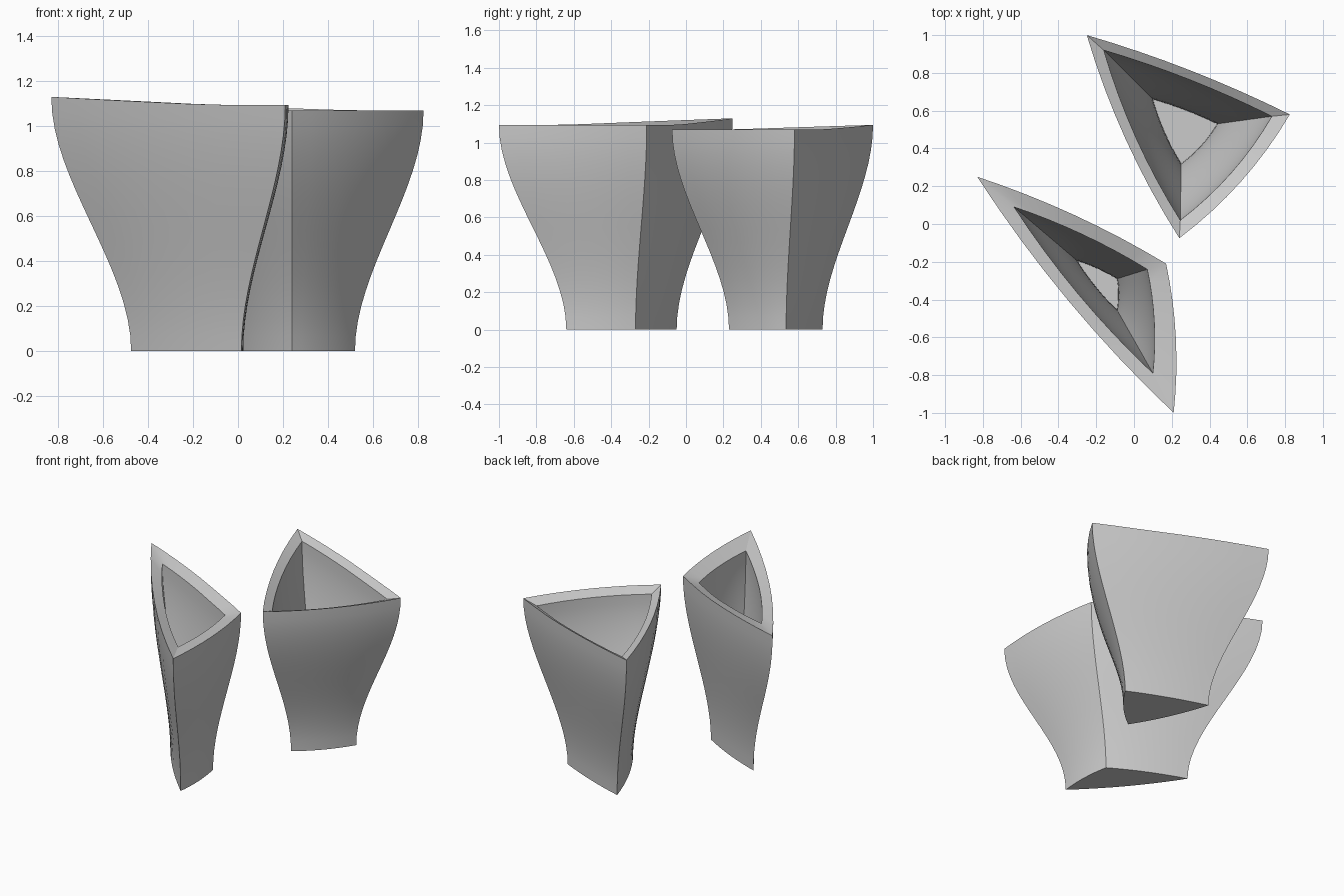
import bpy, bmesh
from math import radians
from mathutils import Vector

cube = bpy.data.objects.get("Cube")
if cube:
    bpy.data.objects.remove(cube, do_unlink=True)

# Single clay colour
clay = bpy.data.materials.new("grey_clay")
clay.use_nodes = True
GREY = (0.6, 0.6, 0.6, 1)
clay.diffuse_color = GREY
clay.node_tree.nodes["Principled BSDF"].inputs["Base Color"].default_value = GREY

SEGMENTS = 8     # points along each side
LEVELS = 16      # rings up each wall
FLOOR = 0.06     # height of the inner floor
LIP = 0.03       # drop of the rim towards the inside


def ring(low, high, bulges, z_low, tops, drop, level):
    """Closed three-sided ring with bowed sides, widening in an S-curve."""
    flare = level * level * (3 - 2 * level)
    corners = [Vector(a).lerp(Vector(b), flare) for a, b in zip(low, high)]
    points = []
    for i in range(3):
        a, b = corners[i], corners[(i + 1) % 3]
        side = b - a
        outward = Vector((-side.y, side.x))
        for k in range(SEGMENTS):
            t = k / SEGMENTS
            p = a + side * t + outward * bulges[i] * 4 * t * (1 - t)
            # The first corner is a raised tip that fades along both sides
            from_tip = (t, 1, 1 - t)[i]
            rise = max(0, 1 - from_tip / 0.7)
            top = tops[1] + (tops[0] - tops[1]) * rise - drop
            points.append((p.x, p.y, z_low + (top - z_low) * level))
    return points


def vessel(name, outer_low, outer_high, inner_low, inner_high, bulges, tops):
    bm = bmesh.new()
    steps = [i / LEVELS for i in range(LEVELS + 1)]
    # Up the outer wall, over the sloping rim, down the inner wall
    rings = [ring(outer_low, outer_high, bulges, 0, tops, 0, s) for s in steps]
    rings += [ring(inner_low, inner_high, bulges, FLOOR, tops, LIP, s)
              for s in reversed(steps)]
    loops = [[bm.verts.new(p) for p in r] for r in rings]
    for lower, upper in zip(loops, loops[1:]):
        for i in range(len(lower)):
            j = (i + 1) % len(lower)
            bm.faces.new((lower[i], lower[j], upper[j], upper[i]))
    # Base and inner floor
    bm.faces.new(loops[0])
    bm.faces.new(loops[-1])
    bmesh.ops.recalc_face_normals(bm, faces=bm.faces)
    mesh = bpy.data.meshes.new(name)
    bm.to_mesh(mesh)
    bm.free()
    mesh.materials.append(clay)
    obj = bpy.data.objects.new(name, mesh)
    bpy.context.collection.objects.link(obj)
    bpy.ops.object.select_all(action='DESELECT')
    obj.select_set(True)
    bpy.context.view_layer.objects.active = obj
    bpy.ops.object.shade_smooth_by_angle(angle=radians(30))


vessel("wide_vessel",
       outer_low=[(0.01, 0.73), (0.52, 0.535), (0.24, 0.23)],
       outer_high=[(-0.25, 1.0), (0.825, 0.58), (0.24, -0.075)],
       inner_low=[(0.10, 0.66), (0.44, 0.53), (0.25, 0.32)],
       inner_high=[(-0.16, 0.92), (0.73, 0.57), (0.245, 0.02)],
       bulges=(0.022, 0.05, 0.035), tops=(1.095, 1.07))

vessel("narrow_vessel",
       outer_low=[(-0.475, -0.05), (0.0, -0.27), (0.015, -0.64)],
       outer_high=[(-0.83, 0.25), (0.17, -0.21), (0.21, -1.0)],
       inner_low=[(-0.30, -0.195), (-0.09, -0.29), (-0.09, -0.455)],
       inner_high=[(-0.635, 0.09), (0.07, -0.24), (0.10, -0.79)],
       bulges=(0.028, 0.04, 0.03), tops=(1.13, 1.095))
